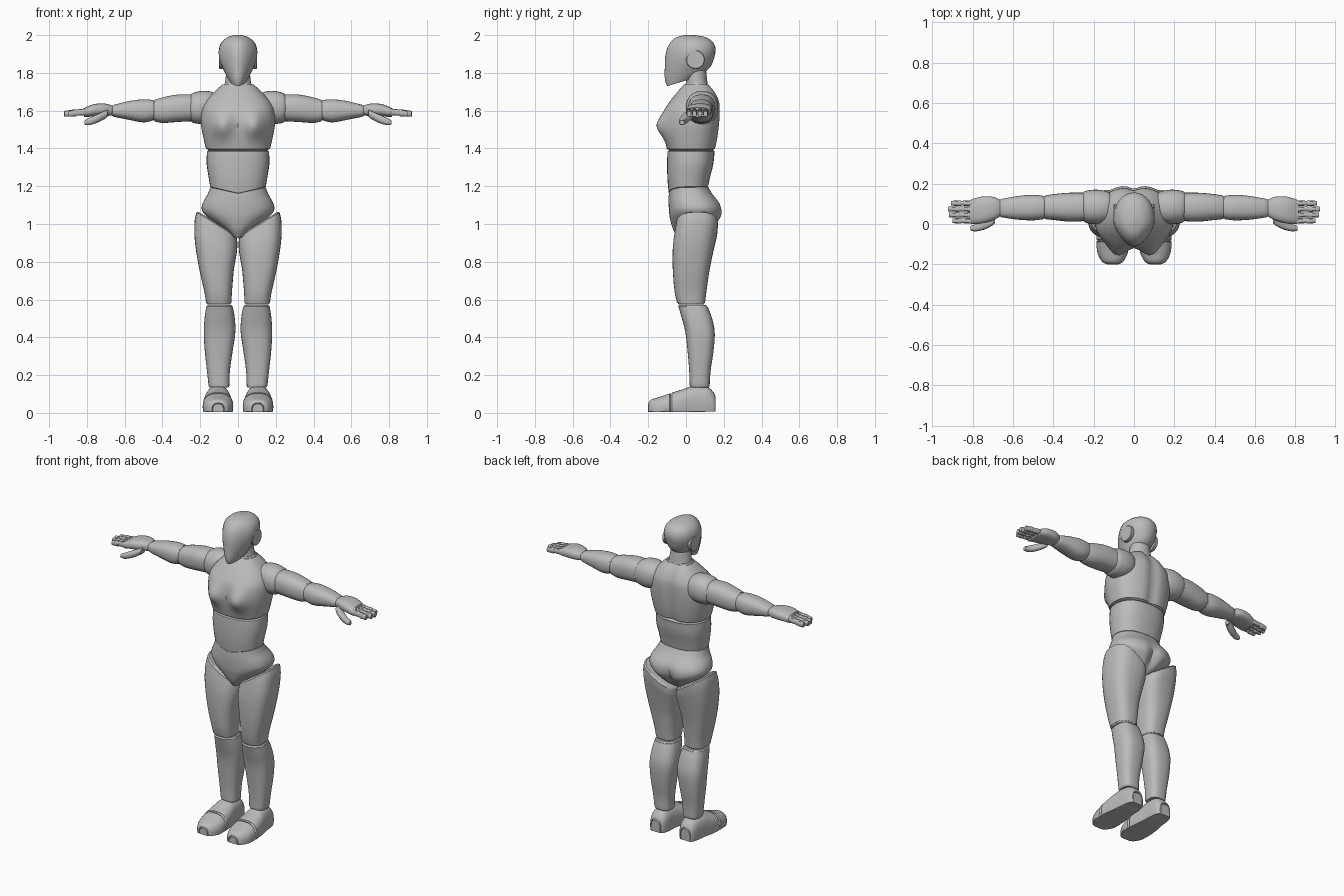
import bpy, bmesh
from math import cos, sin, pi, exp, radians

cube = bpy.data.objects.get("Cube")
if cube:
    bpy.data.objects.remove(cube, do_unlink=True)

gray = bpy.data.materials.new("neutral gray")
gray.use_nodes = True
gray.diffuse_color = (0.5, 0.5, 0.5, 1)
gray.node_tree.nodes["Principled BSDF"].inputs["Base Color"].default_value = gray.diffuse_color


def spline(rings, steps):
    """Smoothly resample the key rings."""
    out = []
    last = len(rings) - 1
    for i in range(last):
        before, start = rings[max(i - 1, 0)], rings[i]
        end, after = rings[i + 1], rings[min(i + 2, last)]
        for s in range(steps):
            t = s / steps
            out.append([b + t * ((c - a) / 2 + t * (a - 2.5 * b + 2 * c - d / 2
                        + t * (1.5 * (b - c) + (d - a) / 2)))
                        for a, b, c, d in zip(before, start, end, after)])
    out.append(list(rings[-1]))
    return out


def shrink(ring, factor):
    t, a, b, c, d = ring
    m, n = (a + b) / 2, (c + d) / 2
    return [t] + [m + (v - m) * factor for v in (a, b)] + [n + (v - n) * factor for v in (c, d)]


def loft(name, axis, rings, power=2.2, warp=None, side=1, sides=32, steps=5, rim=0.008):
    """Skin rings of (position, low, high, low, high) along an axis."""
    rings = spline(rings, steps)
    # rounded rims, so neighbouring parts meet in a groove
    lip = rim if rings[-1][0] > rings[0][0] else -rim
    first, final = shrink(rings[0], 0.92), shrink(rings[-1], 0.92)
    rings[0][0] += lip
    rings[-1][0] -= lip
    bm = bmesh.new()
    loops = []
    for t, a, b, c, d in [first] + rings + [final]:
        loop = []
        for k in range(sides):
            angle = 2 * pi * k / sides
            u, v = [abs(f) ** (2 / power) * (1 if f > 0 else -1) for f in (cos(angle), sin(angle))]
            p, q = (a + b) / 2 + u * (b - a) / 2, (c + d) / 2 + v * (d - c) / 2
            x, y, z = {"x": (t, p, q), "y": (p, t, q), "z": (p, q, t)}[axis]
            if warp:
                x, y, z = warp(x, y, z)
            loop.append(bm.verts.new((x * side, y, z)))
        loops.append(loop)
    for low, high in zip(loops, loops[1:]):
        for k in range(sides):
            n = (k + 1) % sides
            bm.faces.new((low[k], low[n], high[n], high[k]))
    bm.faces.new(loops[0])
    bm.faces.new(loops[-1])
    bmesh.ops.recalc_face_normals(bm, faces=bm.faces)
    mesh = bpy.data.meshes.new(name)
    bm.to_mesh(mesh)
    bm.free()
    mesh.materials.append(gray)
    obj = bpy.data.objects.new(name, mesh)
    bpy.context.collection.objects.link(obj)
    bpy.ops.object.select_all(action="DESELECT")
    obj.select_set(True)
    bpy.context.view_layer.objects.active = obj
    bpy.ops.object.shade_smooth_by_angle(angle=radians(38))
    return obj


def centred(rows):
    """Turn (z, half width, front, back) into full rings."""
    return [(z, -w, w, front, back) for z, w, front, back in rows]


def bump(value, centre, width):
    return exp(-((value - centre) / width) ** 2)


# Shape rules that bend the plain lofts
def raise_jaw(x, y, z):
    return x * (1 - 0.25 * max(0, -y) / 0.1), y, z + (y + 0.1) * (2 - z) * 1.1


def sculpt_chest(x, y, z):
    if y < 0.03:
        y -= 0.05 * bump(abs(x), 0.085, 0.055) * bump(z, 1.52, 0.065) * min(1, (0.03 - y) / 0.08)
    else:
        y -= 0.015 * bump(x, 0, 0.03) * min(1, (y - 0.03) / 0.08)
    return x, y, z


def dip_waist(x, y, z):
    near = max(0, 1 - abs(z - 1.2) / 0.1)
    front = min(1, max(0, (0.06 - y) / 0.1))
    return x, y, z - 0.035 * near * front * max(0, 1 - abs(x) / 0.15)


def sculpt_hips(x, y, z):
    if y > 0.05:
        y -= 0.03 * bump(x, 0, 0.03) * bump(z, 1.02, 0.08)
    return dip_waist(x, y, z)


def slant_hip(x, y, z):
    return x, y, z + (x - 0.21) * 0.62 * max(0, min(1, (z - 0.75) / 0.3))


def flat_sole(x, y, z):
    return x, y, max(z, 0.005 if y < 0.1 else 0.008)


# Head and neck
loft("head", "z", centred([
    (1.73, .045, -.1, .06), (1.77, .068, -.112, .125), (1.84, .095, -.112, .15),
    (1.9, .102, -.108, .156), (1.95, .09, -.09, .142), (1.985, .058, -.055, .105),
    (2, .02, -.01, .05)]), 2.1, raise_jaw, rim=0.001)
loft("neck", "z", centred([
    (1.69, .085, -.02, .13), (1.74, .07, 0, .115), (1.83, .06, -.01, .105)]), 2)

# Torso
loft("chest", "z", centred([
    (1.39, .168, -.1, .155), (1.45, .182, -.11, .168), (1.53, .196, -.115, .178),
    (1.6, .192, -.112, .182), (1.65, .17, -.085, .178), (1.7, .125, -.045, .155),
    (1.745, .076, -.005, .12)]), 2.4, sculpt_chest, sides=64)
loft("abdomen", "z", centred([
    (1.19, .146, -.09, .115), (1.25, .156, -.098, .128), (1.32, .166, -.1, .145),
    (1.392, .164, -.098, .152)]), 2.4, dip_waist)
loft("pelvis", "z", centred([
    (.925, .02, -.04, .07), (.97, .07, -.068, .14), (1.03, .155, -.085, .185),
    (1.07, .19, -.09, .192), (1.11, .187, -.092, .18), (1.16, .16, -.092, .14),
    (1.2, .146, -.09, .115)]), 2.3, sculpt_hips, sides=48)

for side, label in ((1, "left_"), (-1, "right_")):
    # Ear disc
    loft(label + "ear_disc", "x", [(.08, 0, .1, 1.82, 1.92), (.101, 0, .1, 1.82, 1.92)],
         2, side=side, rim=0.004)

    # Arm
    loft(label + "shoulder", "x", [
        (.1, .04, .13, 1.58, 1.67), (.125, .012, .158, 1.545, 1.695),
        (.18, 0, .17, 1.53, 1.705), (.235, .005, .165, 1.535, 1.695),
        (.262, .025, .15, 1.555, 1.675)], 2.2, side=side)
    loft(label + "upper_arm", "x", [
        (.235, .015, .155, 1.545, 1.685), (.32, .012, .155, 1.54, 1.685),
        (.4, .02, .148, 1.535, 1.67), (.447, .025, .14, 1.545, 1.655)], 2.4, side=side)
    loft(label + "forearm", "x", [
        (.442, .025, .138, 1.55, 1.655), (.5, .018, .145, 1.538, 1.66),
        (.58, .022, .138, 1.552, 1.65), (.668, .035, .122, 1.57, 1.628)], 2.4, side=side)

    # Hand
    loft(label + "palm", "x", [
        (.66, .04, .118, 1.575, 1.625), (.7, .018, .135, 1.572, 1.637),
        (.76, .002, .135, 1.57, 1.635), (.815, 0, .118, 1.565, 1.615)], 2.6, side=side)
    for i, reach in enumerate((.9, .918, .922, .908)):
        y, middle = .002 + i * .029, (.8 + reach) / 2 + .005
        for part, start, end, top in (("base", .8, middle, 1.612), ("tip", middle, reach, 1.606)):
            loft(f"{label}finger_{i}_{part}", "x", [
                (start, y, y + .028, top - .036, top),
                (end, y + .002, y + .026, top - .038, top - .007)],
                2.6, side=side, sides=12, steps=2, rim=0.004)
    loft(label + "thumb", "x", [
        (.69, .0, .05, 1.565, 1.605), (.735, -.025, .025, 1.54, 1.585),
        (.78, -.036, 0, 1.525, 1.565), (.812, -.034, -.008, 1.525, 1.55)],
        2.4, side=side, sides=16)

    # Leg
    loft(label + "thigh", "z", [
        (.575, .035, .168, -.045, .1), (.64, .032, .178, -.06, .108),
        (.76, .022, .205, -.07, .125), (.9, .008, .228, -.07, .148),
        (1, .003, .23, -.06, .165), (1.065, .008, .218, -.05, .17)],
        2.7, slant_hip, side)
    loft(label + "calf", "z", [
        (.135, .046, .155, .02, .125), (.22, .043, .164, .017, .13),
        (.33, .028, .176, .008, .146), (.43, .014, .181, -.004, .152),
        (.51, .018, .176, -.025, .135), (.572, .03, .166, -.042, .11)],
        2.7, side=side)

    # Foot
    loft(label + "toe_cap", "y", [
        (-.2, .075, .135, -.02, .05), (-.185, .052, .16, -.03, .07),
        (-.14, .03, .182, -.04, .085), (-.08, .025, .187, -.04, .105)],
        2.5, flat_sole, side)
    loft(label + "foot", "y", [
        (-.082, .025, .187, -.04, .105), (-.02, .032, .182, -.04, .124),
        (.04, .04, .172, -.04, .142), (.11, .045, .162, -.04, .138),
        (.145, .055, .152, -.03, .11), (.157, .07, .14, -.02, .085)],
        2.6, flat_sole, side)
